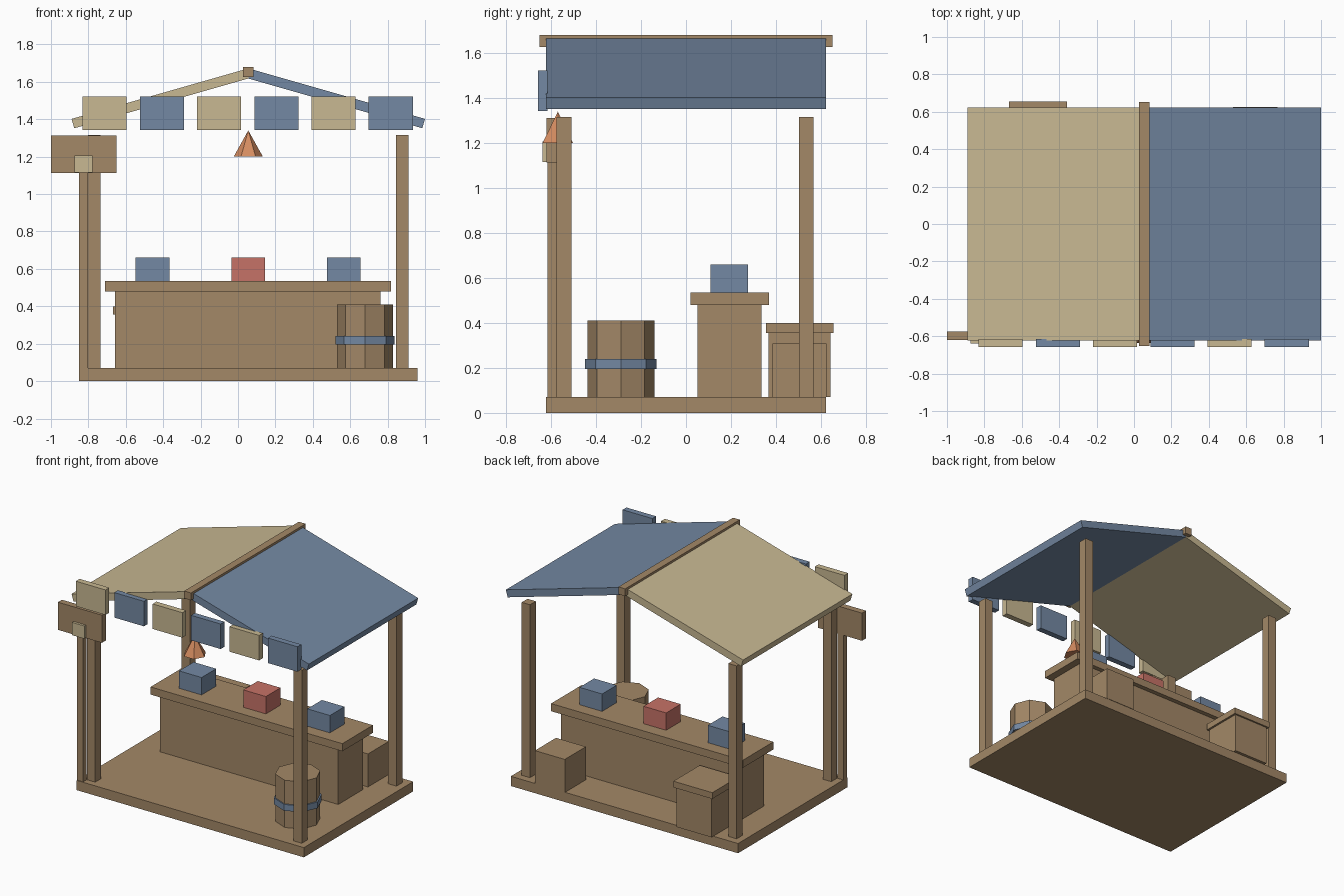
import bpy, bmesh, math
from mathutils import Matrix, Vector

if "Cube" in bpy.data.objects:
    bpy.data.objects.remove(bpy.data.objects["Cube"], do_unlink=True)

MID = 0.055  # x of the stall's own centre line


def material(name, rgb):
    m = bpy.data.materials.new(name)
    m.use_nodes = True
    m.diffuse_color = (*rgb, 1)
    m.node_tree.nodes["Principled BSDF"].inputs["Base Color"].default_value = (*rgb, 1)
    return m


WOOD = material("brown wood", (0.366, 0.246, 0.135))
BLUE = material("blue cloth", (0.175, 0.25, 0.366))
TAN = material("tan cloth", (0.578, 0.479, 0.287))
RED = material("red goods", (0.565, 0.171, 0.136))
ORANGE = material("orange lantern", (0.665, 0.262, 0.117))


def finish(name, bm, mat):
    bmesh.ops.recalc_face_normals(bm, faces=bm.faces)
    mesh = bpy.data.meshes.new(name)
    bm.to_mesh(mesh)
    bm.free()
    mesh.materials.append(mat)
    obj = bpy.data.objects.new(name, mesh)
    bpy.context.collection.objects.link(obj)
    return obj


def box(name, mat, x, y, z):
    """Box from (low, high) ranges on each axis."""
    size = [b - a for a, b in (x, y, z)]
    centre = Vector([(a + b) / 2 for a, b in (x, y, z)])
    bm = bmesh.new()
    bmesh.ops.create_cube(bm, size=1, matrix=Matrix.Translation(centre) @ Matrix.Diagonal((*size, 1)))
    return finish(name, bm, mat)


def prism(name, mat, sides, x, y, z, r_low, r_high, turn=0):
    """Upright prism or cone with flat sides."""
    bm = bmesh.new()
    place = Matrix.Translation((x, y, (z[0] + z[1]) / 2)) @ Matrix.Rotation(turn, 4, "Z")
    bmesh.ops.create_cone(bm, cap_ends=True, segments=sides, radius1=r_low,
                          radius2=r_high, depth=z[1] - z[0], matrix=place)
    return finish(name, bm, mat)


def roof_slab(name, mat, side):
    """Sloping slab drawn as an end profile and extruded along y."""
    profile = [(0, 1.672), (0.945, 1.402), (0.93, 1.352), (0, 1.618)]
    bm = bmesh.new()
    face = bm.faces.new([bm.verts.new((MID + side * x, -0.622, z)) for x, z in profile])
    new = bmesh.ops.extrude_face_region(bm, geom=[face])["geom"]
    bmesh.ops.translate(bm, vec=(0, 1.244, 0), verts=[v for v in new if isinstance(v, bmesh.types.BMVert)])
    return finish(name, bm, mat)


# Floor and corner posts
box("floor", WOOD, (-0.85, 0.96), (-0.622, 0.622), (0, 0.07))
for side, sx in (("right", -1), ("left", 1)):
    for end, y in (("front", -0.542), ("back", 0.535)):
        x = MID + sx * 0.823
        box(f"{end}_{side}_post", WOOD, (x - 0.033, x + 0.033), (y - 0.033, y + 0.033), (0.07, 1.315))

# Roof
roof_slab("left_roof", BLUE, 1)
roof_slab("right_roof", TAN, -1)
box("ridge_beam", WOOD, (MID - 0.027, MID + 0.027), (-0.652, 0.652), (1.627, 1.68))

# Row of hanging flags along the front
for i in range(6):
    x = -0.713 + i * 0.306
    box(f"flag_{i + 1}", BLUE if i % 2 else TAN, (x - 0.118, x + 0.118), (-0.658, -0.615), (1.343, 1.523))

# Counter with goods
box("counter_base", WOOD, (-0.657, 0.762), (0.052, 0.335), (0.07, 0.48))
box("counter_top", WOOD, (-0.71, 0.817), (0.02, 0.368), (0.48, 0.535))
for name, mat, x in (("right_goods", BLUE, -0.457), ("middle_goods", RED, MID), ("left_goods", BLUE, 0.565)):
    box(name, mat, (x - 0.09, x + 0.09), (0.11, 0.276), (0.535, 0.66))

# Barrel with a band
prism("barrel", WOOD, 8, 0.679, -0.29, (0.07, 0.41), 0.149, 0.149)
prism("barrel_band", BLUE, 8, 0.679, -0.29, (0.195, 0.24), 0.159, 0.159)

# Crates behind the counter
box("lidded_crate", WOOD, (-0.653, -0.373), (0.367, 0.643), (0.07, 0.355))
box("crate_lid", WOOD, (-0.668, -0.358), (0.355, 0.655), (0.355, 0.4))
box("open_crate", WOOD, (0.528, 0.766), (0.385, 0.625), (0.07, 0.308))

# Sign on its own post
box("sign_post", WOOD, (-0.85, -0.802), (-0.616, -0.576), (0.07, 1.3))
box("sign_board", WOOD, (-1.0, -0.65), (-0.62, -0.574), (1.113, 1.312))
box("sign_plate", TAN, (-0.875, -0.778), (-0.638, -0.6), (1.115, 1.207))

# Hanging lantern
prism("lantern", ORANGE, 6, MID, -0.57, (1.2, 1.34), 0.078, 0, math.pi / 2)
